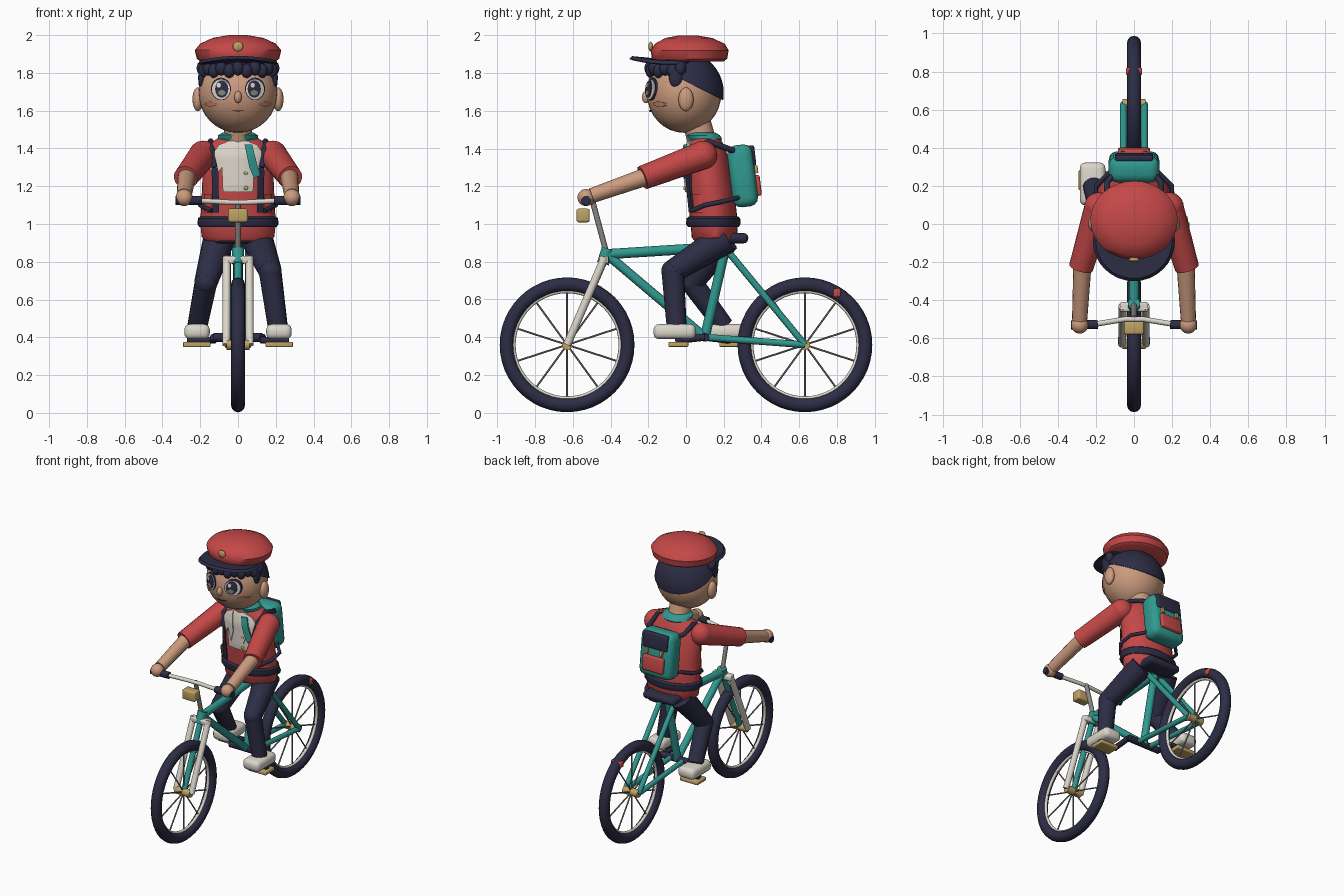
import bpy, bmesh
from math import sin, cos, pi, sqrt, radians
from mathutils import Vector, Matrix

if "Cube" in bpy.data.objects:
    bpy.data.objects.remove(bpy.data.objects["Cube"], do_unlink=True)


def material(name, *rgb):
    m = bpy.data.materials.new(name)
    m.use_nodes = True
    m.diffuse_color = (*rgb, 1)
    m.node_tree.nodes["Principled BSDF"].inputs["Base Color"].default_value = (*rgb, 1)
    return m


RED = material("red cloth", .56, .065, .065)
TEAL = material("teal", .03, .32, .28)
NAVY = material("navy", .026, .026, .06)
CREAM = material("cream", .72, .68, .6)
GOLD = material("gold", .52, .36, .13)
SKIN = material("skin", .6, .33, .21)
STEEL = material("steel grey", .25, .24, .22)
BLUSH = material("blush", .62, .25, .17)
BROWN = material("dark brown", .12, .03, .02)


# ---- helpers ----
def finish(name, bm, mat, angle=40):
    bmesh.ops.recalc_face_normals(bm, faces=bm.faces)
    me = bpy.data.meshes.new(name)
    bm.to_mesh(me)
    bm.free()
    me.materials.append(mat)
    me.shade_smooth()
    me.set_sharp_from_angle(angle=radians(angle))
    ob = bpy.data.objects.new(name, me)
    bpy.context.scene.collection.objects.link(ob)
    return ob


def tube(name, p, q, r1, mat, r2=None, sides=16):
    p, q = Vector(p), Vector(q)
    d = q - p
    m = Matrix.Translation((p + q) / 2) @ d.to_track_quat('Z', 'Y').to_matrix().to_4x4()
    bm = bmesh.new()
    bmesh.ops.create_cone(bm, cap_ends=True, segments=sides, radius1=r1,
                          radius2=r1 if r2 is None else r2, depth=d.length, matrix=m)
    return finish(name, bm, mat)


def ball(name, c, r, mat, tilt=0):
    r = (r, r, r) if isinstance(r, (int, float)) else r
    bm = bmesh.new()
    m = Matrix.Translation(c) @ Matrix.Rotation(tilt, 4, 'X') @ Matrix.Diagonal((*r, 1))
    bmesh.ops.create_uvsphere(bm, u_segments=28, v_segments=16, radius=1, matrix=m)
    return finish(name, bm, mat)


def box(name, c, size, mat, bevel=.01, base=Matrix()):
    bm = bmesh.new()
    bmesh.ops.create_cube(bm, size=1, matrix=Matrix.Diagonal((*size, 1)))
    bmesh.ops.bevel(bm, geom=bm.edges[:], offset=bevel, segments=3, affect='EDGES', profile=.5)
    bm.transform(base @ Matrix.Translation(c))
    return finish(name, bm, mat)


def loft(name, rings, mat, sides=32):
    """Rings of (z, centre y, x radius, y radius)."""
    bm = bmesh.new()
    loops = [[bm.verts.new((rx * cos(2 * pi * i / sides), cy + ry * sin(2 * pi * i / sides), z))
              for i in range(sides)] for z, cy, rx, ry in rings]
    for a, b in zip(loops, loops[1:]):
        for i in range(sides):
            j = (i + 1) % sides
            bm.faces.new((a[i], a[j], b[j], b[i]))
    bm.faces.new(loops[0])
    bm.faces.new(loops[-1])
    return finish(name, bm, mat)


def ring(name, c, major, minor, mat, seg=48):
    """Torus with its axle along x."""
    bm = bmesh.new()
    n = 12
    g = [[bm.verts.new((c[0] + minor * sin(2 * pi * j / n),
                        c[1] + (major + minor * cos(2 * pi * j / n)) * cos(2 * pi * i / seg),
                        c[2] + (major + minor * cos(2 * pi * j / n)) * sin(2 * pi * i / seg)))
          for j in range(n)] for i in range(seg)]
    for i in range(seg):
        for j in range(n):
            bm.faces.new((g[i][j], g[i - 1][j], g[i - 1][j - 1], g[i][j - 1]))
    return finish(name, bm, mat)


def path(name, pts, r, mat):
    cu = bpy.data.curves.new(name, 'CURVE')
    cu.dimensions = '3D'
    cu.bevel_depth, cu.bevel_resolution, cu.use_fill_caps = r, 3, True
    sp = cu.splines.new('POLY')
    sp.points.add(len(pts) - 1)
    for v, p in zip(sp.points, pts):
        v.co = (*p, 1)
    cu.materials.append(mat)
    ob = bpy.data.objects.new(name, cu)
    bpy.context.scene.collection.objects.link(ob)


def patch(name, pts, surface, lift, mat):
    """Thin plate with an x-z outline, wrapped onto a front surface."""
    bm = bmesh.new()
    bm.faces.new([bm.verts.new((x, 0, z)) for x, z in pts])
    for axis, lo, hi in (((1, 0, 0), -.25, .25), ((0, 0, 1), .9, 1.9)):
        for i in range(int((hi - lo) / .02)):
            bmesh.ops.bisect_plane(bm, geom=bm.verts[:] + bm.edges[:] + bm.faces[:],
                                   plane_co=Vector(axis) * (lo + i * .02), plane_no=axis)
    for v in bm.verts:
        v.co.y = surface(v.co.x, v.co.z) - lift
    out = bmesh.ops.extrude_face_region(bm, geom=bm.faces[:])["geom"]
    for v in out:
        if isinstance(v, bmesh.types.BMVert):
            v.co.y += .009
    return finish(name, bm, mat)


def oval(x, z, rx, rz):
    return [(x + rx * cos(i * pi / 12), z + rz * sin(i * pi / 12)) for i in range(24)]


# ---- wheels ----
AXLE = .36
for side, y in (("front", -.63), ("rear", .63)):
    hub = Vector((0, y, AXLE))
    ring(side + "_tyre", hub, .32, .037, NAVY)
    ring(side + "_rim", hub, .284, .011, CREAM)
    tube(side + "_hub", hub - Vector((.06, 0, 0)), hub + Vector((.06, 0, 0)), .027, GOLD)
    for i in range(10):
        a = pi / 2 + i * pi / 5
        tube(side + "_spoke", hub, hub + Vector((0, cos(a), sin(a))) * .285, .005, STEEL, sides=6)

# ---- frame ----
HEAD, CRANK, SEAT = (0, -.42, .84), (0, .1, .4), (0, .21, .88)
tube("top_tube", HEAD, SEAT, .027, TEAL)
tube("down_tube", HEAD, CRANK, .025, TEAL)
tube("seat_tube", CRANK, SEAT, .026, TEAL)
tube("head_tube", (0, -.44, .79), (0, -.415, .87), .032, TEAL)
tube("fork_core", HEAD, (0, -.63, AXLE), .02, TEAL)
box("fork_crown", (0, -.435, .81), (.15, .05, .04), CREAM)
for s in (-1, 1):
    tube("fork_leg", (s * .06, -.43, .825), (s * .062, -.63, AXLE), .021, CREAM)
    tube("seat_stay", (s * .055, .21, .87), (s * .055, .63, AXLE), .018, TEAL)
    tube("chain_stay", (s * .05, .1, .4), (s * .055, .63, AXLE), .018, TEAL)
box("rear_light", (0, .8, .635), (.085, .04, .045), RED)
box("saddle", (0, .2, .925), (.26, .26, .055), NAVY, .025)

# ---- steering ----
tube("stem", (0, -.425, .86), (0, -.495, 1.12), .015, STEEL)
path("handlebar", [(-.23, -.53, 1.125), (-.05, -.5, 1.115), (.05, -.5, 1.115), (.23, -.53, 1.125)],
     .014, CREAM)
box("headlight", (0, -.545, 1.045), (.105, .07, .072), GOLD, .012)

# ---- cranks, pedals, legs and shoes ----
tube("crank_axle", (-.13, .1, .4), (.13, .1, .4), .024, NAVY)
for s, foot, knee, ankle in ((1, -.04, (.17, -.07, .75), (.21, -.05, .46)),
                             (-1, .23, (-.17, .03, .69), (-.215, .2, .46))):
    tube("crank_arm", (s * .13, .1, .4), (s * .13, foot, .385), .019, NAVY)
    tube("pedal_spindle", (s * .12, foot, .385), (s * .27, foot, .385), .018, NAVY)
    box("pedal", (s * .218, foot, .362), (.145, .105, .026), GOLD, .006)
    box("shoe", (s * .217, foot - .02, .43), (.135, .225, .08), CREAM, .03)
    tube("thigh", (s * .1, .2, .92), knee, .085, NAVY, .062)
    ball("knee", knee, .061, NAVY)
    tube("shin", knee, ankle, .06, NAVY, .053)

# ---- torso ----
TORSO = [(.91, .15, .17, .105), (.93, .15, .192, .12), (1.0, .15, .2, .125), (1.2, .127, .19, .127),
         (1.36, .11, .185, .112), (1.42, .105, .155, .095), (1.47, .1, .085, .07)]
loft("jacket", TORSO, RED)
loft("belt", [(.985, .145, .205, .135), (1.0, .145, .215, .145), (1.03, .145, .212, .142),
              (1.04, .145, .2, .13)], NAVY)


def chest(x, z):
    for a, b in zip(TORSO, TORSO[1:]):
        if a[0] <= z <= b[0]:
            t = (z - a[0]) / (b[0] - a[0])
            cy, rx, ry = (a[i] + t * (b[i] - a[i]) for i in (1, 2, 3))
            return cy - ry * sqrt(max(.02, 1 - (x / rx) ** 2))
    return .05


patch("shirt", [(-.06, 1.44), (.06, 1.44), (.085, 1.3), (.08, 1.17), (-.08, 1.17), (-.085, 1.3)],
      chest, .008, CREAM)
for s in (-1, 1):
    patch("lapel", [(s * x, z) for x, z in ((.045, 1.44), (.1, 1.42), (.165, 1.33), (.13, 1.25),
                                            (.075, 1.31), (.05, 1.22), (.03, 1.3))],
          chest, .015, CREAM)
    patch("front_strap", [(s * x, z) for x, z in ((.1, 1.06), (.135, 1.06), (.14, 1.3), (.105, 1.3))],
          chest, .02, NAVY)
    patch("jacket_pocket", [(s * x, z) for x, z in ((.14, 1.06), (.18, 1.06), (.18, 1.16), (.14, 1.16))],
          chest, .012, RED)
patch("scarf_tail", [(.035, 1.42), (.075, 1.42), (.115, 1.26), (.085, 1.24), (.06, 1.3)],
      chest, .026, TEAL)
for z in (1.27, 1.19):
    ball("button", (.042, chest(.042, z) - .01, z), (.011, .008, .011), GOLD)
loft("scarf", [(1.435, .1, .09, .08), (1.45, .1, .108, .092), (1.47, .09, .105, .09),
               (1.485, .085, .08, .07)], TEAL)
tube("neck", (0, .09, 1.42), (0, .05, 1.56), .075, SKIN)

# ---- arms ----
for s in (-1, 1):
    shoulder, elbow, wrist = (s * .185, .09, 1.365), (s * .278, -.23, 1.245), (s * .285, -.5, 1.15)
    ball("shoulder", shoulder, .076, RED)
    tube("sleeve", shoulder, elbow, .075, RED, .064)
    tube("forearm", (s * .27, -.2, 1.255), wrist, .048, SKIN, .04)
    ball("hand", (s * .285, -.53, 1.14), (.045, .045, .045), SKIN)
    tube("grip", (s * .19, -.527, 1.125), (s * .33, -.53, 1.125), .024, NAVY)

# ---- backpack ----
PACK = Matrix.Translation((0, .3, 1.255)) @ Matrix.Rotation(.12, 4, 'X')
box("backpack", (0, 0, 0), (.265, .135, .33), TEAL, .045, PACK)
box("backpack_flap", (0, .062, .1), (.2, .035, .11), NAVY, .012, PACK)
box("backpack_pocket", (0, .072, -.06), (.17, .035, .11), RED, .012, PACK)
for s in (-1, 1):
    box("buckle", (s * .06, .075, .025), (.02, .02, .04), GOLD, .004, PACK)
    path("shoulder_strap", [(s * .1, .27, 1.38), (s * .14, .22, 1.4), (s * .145, .12, 1.437),
                            (s * .14, .03, 1.39), (s * .125, .01, 1.3)], .016, NAVY)
    path("lower_strap", [(s * .12, .28, 1.14), (s * .2, .2, 1.12), (s * .2, .1, 1.1),
                         (s * .14, .03, 1.07)], .012, NAVY)

# ---- head ----
HC = Vector((0, -.01, 1.695))
ball("head", HC, (.21, .198, .212), SKIN)


def face(x, z):
    return HC.y - .198 * sqrt(max(.02, 1 - (x / .21) ** 2 - ((z - HC.z) / .212) ** 2))


for s in (-1, 1):
    ball("ear", (s * .213, 0, 1.66), (.028, .04, .063), SKIN)
    x, z = s * .09, 1.715
    patch("eye_outline", oval(x, z, .053, .06), face, .007, NAVY)
    patch("eye_white", oval(x, z - .003, .048, .053), face, .011, CREAM)
    patch("iris", oval(x - s * .004, z, .035, .046), face, .015, NAVY)
    patch("iris_glow", oval(x - s * .004, z - .02, .02, .014), face, .018, STEEL)
    patch("eye_shine", oval(x - .012, z + .02, .011, .013), face, .02, CREAM)
    patch("cheek", oval(s * .145, 1.635, .032, .013), face, .007, BLUSH)
    patch("eyebrow", [(s * .05, 1.785), (s * .09, 1.797), (s * .135, 1.785), (s * .09, 1.807)],
          face, .009, NAVY)
ball("nose", (0, -.212, 1.672), (.02, .022, .032), SKIN)
patch("mouth", [(-.035, 1.604), (0, 1.594), (.035, 1.604), (0, 1.6)], face, .008, BROWN)

# ---- hair ----
bm = bmesh.new()
bmesh.ops.create_uvsphere(bm, u_segments=32, v_segments=20, radius=1,
                          matrix=Matrix.Translation(HC) @ Matrix.Diagonal((.218, .21, .218, 1)))
cut = bmesh.ops.bisect_plane(bm, geom=bm.verts[:] + bm.edges[:] + bm.faces[:], clear_inner=True,
                             plane_co=(0, -.07, 1.79), plane_no=(0, .45, .89))["geom_cut"]
bmesh.ops.edgeloop_fill(bm, edges=[e for e in cut if isinstance(e, bmesh.types.BMEdge)])
finish("back_hair", bm, NAVY)
for i in range(13):
    a = radians(-84 + 14 * i)
    ball("fringe_tuft", (.19 * sin(a), HC.y - .18 * cos(a), 1.825 - .014 * (i % 2)),
         (.03, .03, .038), NAVY)
for s in (-1, 1):
    ball("sideburn", (s * .195, -.055, 1.775), (.016, .035, .05), NAVY)

# ---- cap ----
loft("cap", [(1.862, .015, .2, .185), (1.875, .018, .218, .2), (1.92, .02, .229, .206),
             (1.955, .02, .2, .185), (1.985, .015, .135, .125), (2.0, .01, .05, .045)], RED)
brim = loft("cap_brim", [(1.868, -.09, .2, .195), (1.875, -.09, .215, .21), (1.89, -.09, .2, .195)], NAVY)
for v in brim.data.vertices:
    v.co.z -= .6 * v.co.x ** 2
    if v.co.y > 0:
        v.co.y *= .3
ball("cap_badge", (0, -.187, 1.94), (.028, .012, .026), GOLD)
